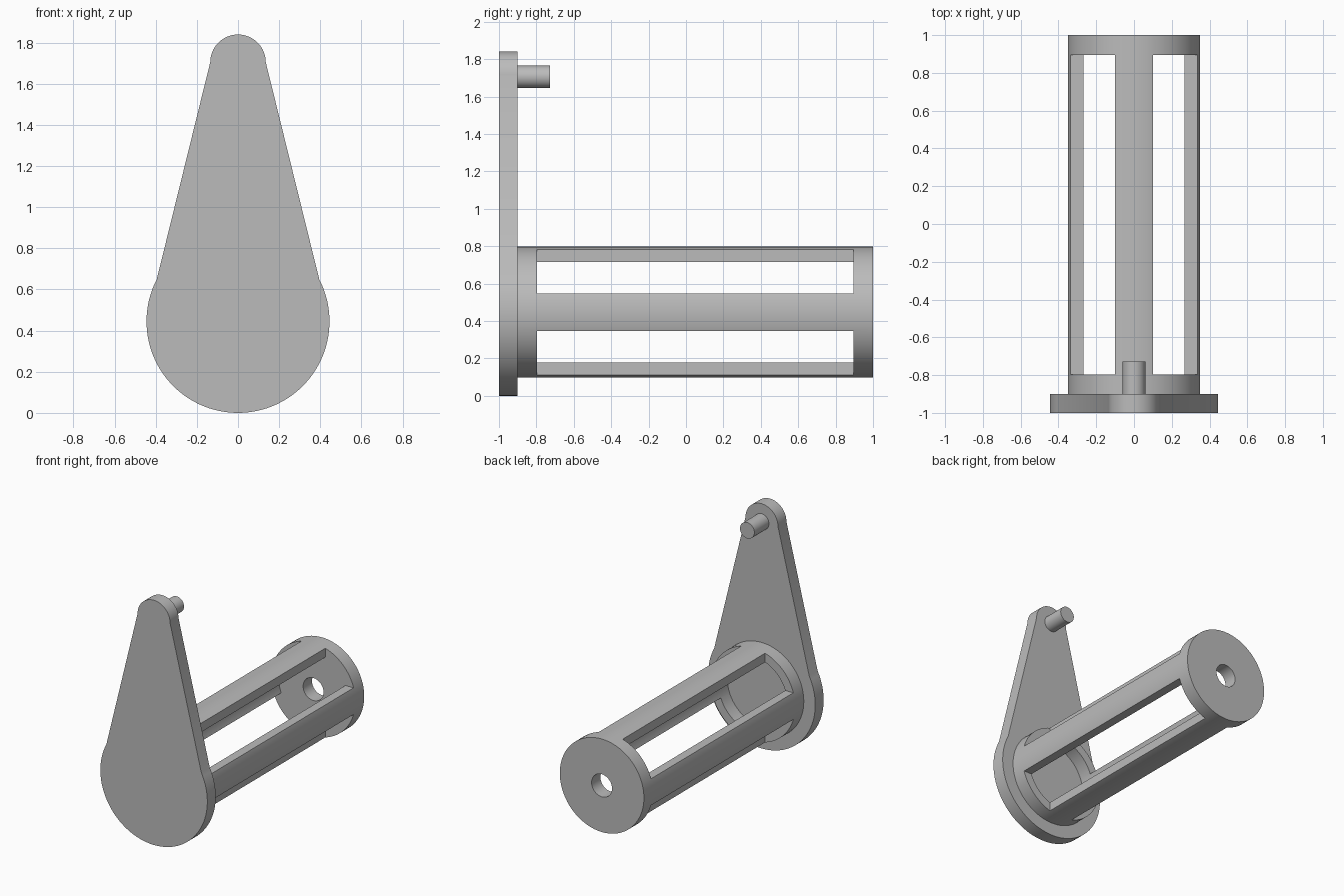
import bpy, bmesh
from math import radians, sin, cos, asin, pi

cube = bpy.data.objects.get("Cube")
if cube:
    bpy.data.objects.remove(cube, do_unlink=True)

AXIS_Z = 0.447        # height of the cage axis
PIN_Z = 1.705         # height of the pin axis

grey = bpy.data.materials.new("plain grey")
grey.use_nodes = True
colour = (0.5, 0.5, 0.5, 1)
grey.diffuse_color = colour
grey.node_tree.nodes["Principled BSDF"].inputs["Base Color"].default_value = colour


def arc(radius, z, start, end, steps):
    """Points of an arc in the XZ plane, angles in degrees."""
    angles = [radians(start + (end - start) * i / steps) for i in range(steps + 1)]
    return [(radius * cos(a), z + radius * sin(a)) for a in angles]


def extrude(name, outline, y0, y1):
    """Solid made by sweeping an XZ outline along Y."""
    bm = bmesh.new()
    face = bm.faces.new([bm.verts.new((x, y0, z)) for x, z in outline])
    swept = bmesh.ops.extrude_face_region(bm, geom=[face])["geom"]
    verts = [g for g in swept if isinstance(g, bmesh.types.BMVert)]
    bmesh.ops.translate(bm, verts=verts, vec=(0, y1 - y0, 0))
    bmesh.ops.recalc_face_normals(bm, faces=bm.faces)
    mesh = bpy.data.meshes.new(name)
    bm.to_mesh(mesh)
    bm.free()
    mesh.materials.append(grey)
    obj = bpy.data.objects.new(name, mesh)
    bpy.context.collection.objects.link(obj)
    return obj


def rod(name, radius, z, y0, y1, sides=72):
    return extrude(name, arc(radius, z, 0, 360, sides)[:-1], y0, y1)


def activate(obj):
    bpy.ops.object.select_all(action="DESELECT")
    obj.select_set(True)
    bpy.context.view_layer.objects.active = obj


def cut(obj, cutter):
    cutter.hide_render = True
    activate(obj)
    mod = obj.modifiers.new("cut", "BOOLEAN")
    mod.operation = "DIFFERENCE"
    mod.solver = "EXACT"
    mod.object = cutter
    bpy.ops.object.modifier_apply(modifier=mod.name)
    bpy.data.objects.remove(cutter, do_unlink=True)


# Tapered arm: small round tip, straight flanks, large round base
tip = arc(0.135, PIN_Z, 0, 180, 32)
base_angle = 27.4
base = arc(0.445, 0.445, 180 - base_angle, 360 + base_angle, 64)
arm = extrude("crank_arm", tip + base, -1, -0.9)

# Pin on the back of the arm tip
pin = rod("handle_pin", 0.06, PIN_Z, -0.9, -0.727, 40)

# Hollow cage: closed far end with an axle hole, four lengthwise bars
cage = rod("slotted_drum", 0.35, AXIS_Z, -0.9, 1)
cut(cage, rod("bore_cutter", 0.286, AXIS_Z, -0.95, 0.895))
cut(cage, rod("axle_cutter", 0.085, AXIS_Z, 0.8, 1.1, 40))
for sx in (-1, 1):
    for sz in (-1, 1):
        corners = [(0.1, 0.1), (0.5, 0.1), (0.5, 0.5), (0.1, 0.5)]
        outline = [(sx * x, AXIS_Z + sz * z) for x, z in corners]
        cut(cage, extrude("slot_cutter", outline, -0.797, 0.895))

# Smooth round walls, crisp edges
for part in (arm, pin, cage):
    activate(part)
    bpy.ops.object.shade_smooth_by_angle(angle=radians(20))
